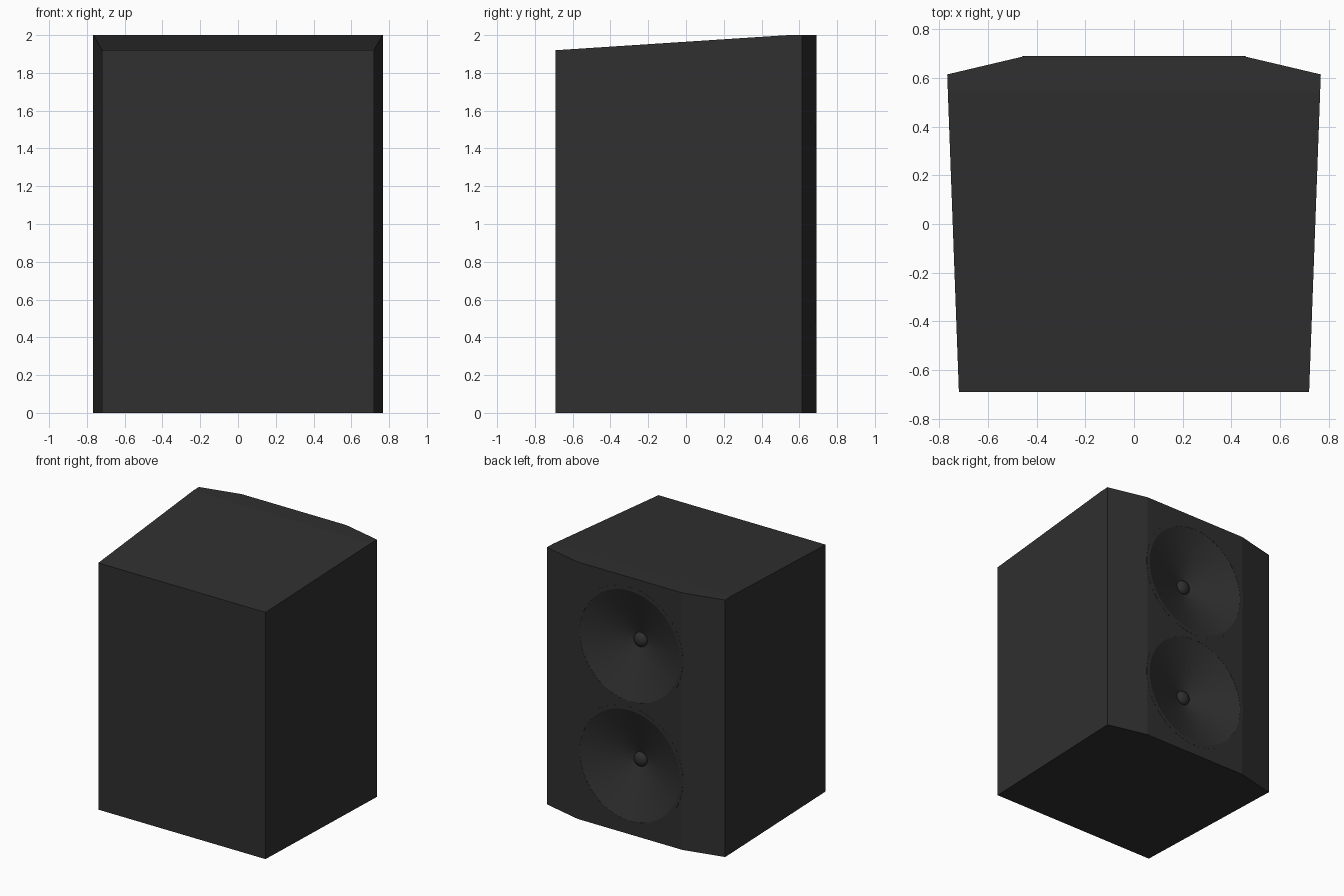
import bpy, bmesh, math

if "Cube" in bpy.data.objects:
    bpy.data.objects.remove(bpy.data.objects["Cube"])

BACK = 0.69                    # y of the speaker face
CONE_Z = (0.535, 1.465)        # driver centres
SEG = 64

black = bpy.data.materials.new("matte_black")
black.diffuse_color = (0.029, 0.029, 0.029, 1)
black.use_nodes = True
black.node_tree.nodes["Principled BSDF"].inputs["Base Color"].default_value = black.diffuse_color


def add_object(name, bm, angle):
    bmesh.ops.recalc_face_normals(bm, faces=bm.faces)
    me = bpy.data.meshes.new(name)
    bm.to_mesh(me)
    bm.free()
    me.materials.append(black)
    ob = bpy.data.objects.new(name, me)
    bpy.context.collection.objects.link(ob)
    if angle:
        smooth(ob, angle)
    return ob


def smooth(ob, angle):
    bpy.ops.object.select_all(action='DESELECT')
    ob.select_set(True)
    bpy.context.view_layer.objects.active = ob
    bpy.ops.object.shade_smooth_by_angle(angle=math.radians(angle))


def lathe(name, profile, z, angle=30, loop=False):
    """Turn (radius, y) points round a y-parallel axis at height z."""
    bm = bmesh.new()
    rings = []
    for r, y in profile:
        rings.append([bm.verts.new((r * math.cos(a), y, z + r * math.sin(a)))
                      for a in (2 * math.pi * i / SEG for i in range(SEG))])
    pairs = list(zip(rings, rings[1:]))
    if loop:
        pairs.append((rings[-1], rings[0]))
    else:
        bm.faces.new(rings[0])
        bm.faces.new(rings[-1])
    for a, b in pairs:
        for i in range(SEG):
            j = (i + 1) % SEG
            bm.faces.new((a[i], a[j], b[j], b[i]))
    return add_object(name, bm, angle)


# Cabinet: tapered plan with chamfered back corners and a sloping top
half = [(0.72, -0.69), (0.755, 0.54), (0.768, 0.615), (0.45, BACK)]
half[1] = (0.72 + 0.048 * (0.54 + 0.69) / 1.305, 0.54)
outline = half + [(-x, y) for x, y in reversed(half)]
bm = bmesh.new()
low = [bm.verts.new((x, y, 0)) for x, y in outline]
top = [bm.verts.new((x, y, 1.92 if y < 0 else 2.0)) for x, y in outline]
n = len(outline)
bm.faces.new(low)
bm.faces.new((top[0], top[1], top[6], top[7]))       # sloping top
bm.faces.new(top[1:7])                               # level top strip
for i in range(n):
    j = (i + 1) % n
    bm.faces.new((low[i], low[j], top[j], top[i]))
cabinet = add_object("cabinet", bm, 0)

# Conical driver recesses cut into the back
cutters = []
for z in CONE_Z:
    c = lathe("cone_cutter", [(0.43, BACK + 0.1), (0.43, BACK),
                              (0.03, BACK - 0.145)], z, 0)
    c.hide_render = True
    cutters.append(c)
    m = cabinet.modifiers.new("cone_cut", 'BOOLEAN')
    m.operation, m.solver, m.object = 'DIFFERENCE', 'EXACT', c
dg = bpy.context.evaluated_depsgraph_get()
cut = bpy.data.meshes.new_from_object(cabinet.evaluated_get(dg))
cabinet.modifiers.clear()
cabinet.data = cut
for c in cutters:
    bpy.data.objects.remove(c)
smooth(cabinet, 3)

# Thin driver rims and domed dust caps
for label, z in zip(("lower", "upper"), CONE_Z):
    lathe(label + "_driver_rim", [(0.43, BACK - 0.02), (0.458, BACK - 0.02),
                                  (0.458, BACK + 0.001), (0.43, BACK + 0.001)],
          z, 30, True)
    dome = [(0.055 * math.cos(t), BACK - 0.135 + 0.035 * math.sin(t))
            for t in (math.radians(12 * k) for k in range(8))]
    lathe(label + "_dust_cap", [(0.055, BACK - 0.15)] + dome, z)
